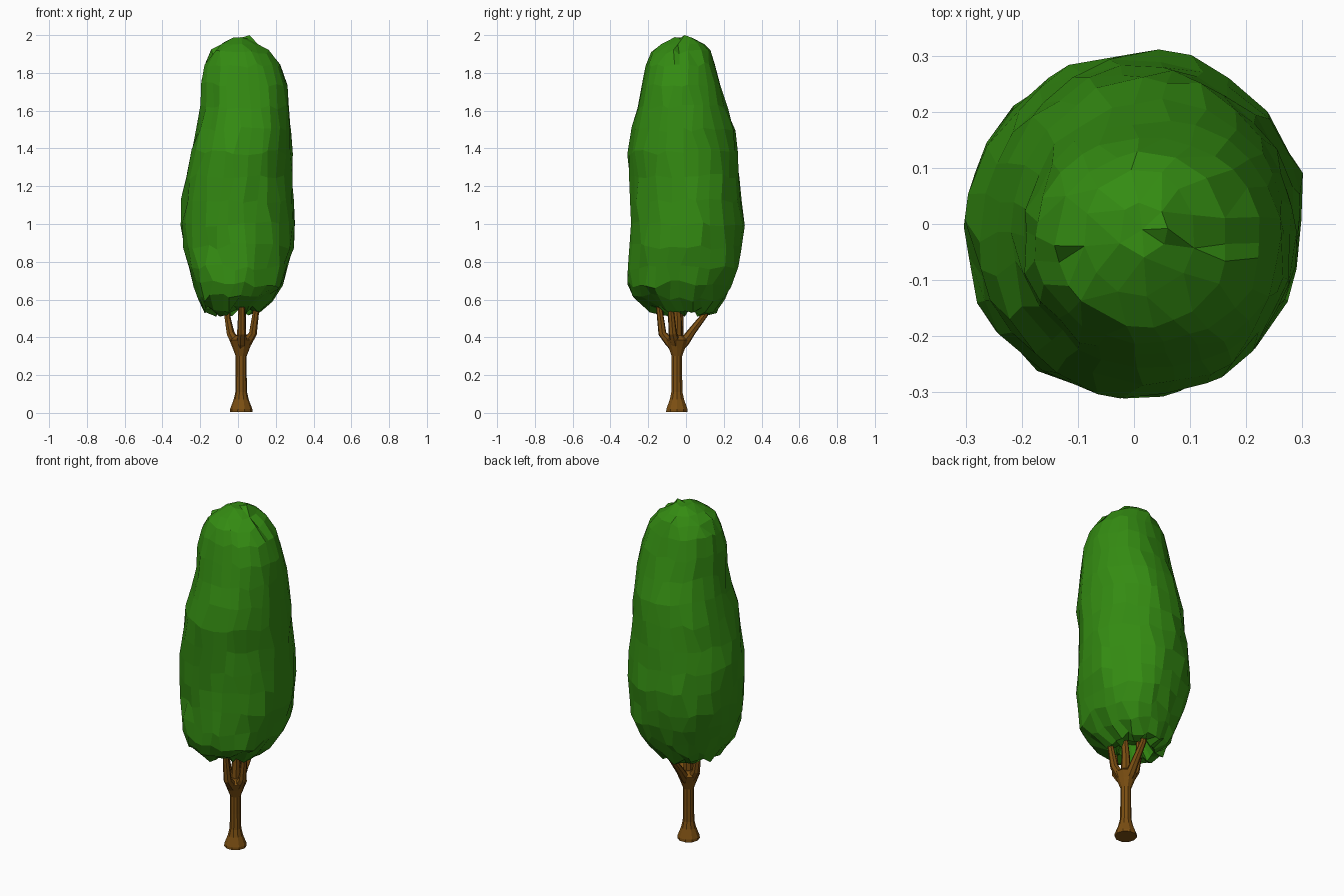
import bpy, bmesh, math, random
from mathutils import Vector, noise

if "Cube" in bpy.data.objects:
    bpy.data.objects.remove(bpy.data.objects["Cube"])

random.seed(4)


def material(name, color):
    m = bpy.data.materials.new(name)
    m.diffuse_color = color
    m.use_nodes = True
    m.node_tree.nodes["Principled BSDF"].inputs["Base Color"].default_value = m.diffuse_color
    return m


def loft(name, rings, mat, merge=0.0):
    """Skin a list of equal-length vertex rings, capped at both ends."""
    bm = bmesh.new()
    rows = [[bm.verts.new(p) for p in ring] for ring in rings]
    n = len(rows[0])
    for a, b in zip(rows, rows[1:]):
        for i in range(n):
            j = (i + 1) % n
            bm.faces.new((a[i], a[j], b[j], b[i]))
    for row in (rows[0], rows[-1]):
        centre = sum((v.co for v in row), Vector()) / n
        hub = bm.verts.new(centre)
        for i in range(n):
            bm.faces.new((row[i], row[(i + 1) % n], hub))
    if merge:
        top = [v for v in bm.verts if v.co.z > 1.86]
        bmesh.ops.remove_doubles(bm, verts=top, dist=merge)
    bmesh.ops.recalc_face_normals(bm, faces=bm.faces)
    mesh = bpy.data.meshes.new(name)
    bm.to_mesh(mesh)
    bm.free()
    mesh.materials.append(mat)
    obj = bpy.data.objects.new(name, mesh)
    bpy.context.collection.objects.link(obj)
    return obj


def tube(name, path, mat, sides):
    """Tapered tube; path points are (x, y, z, radius)."""
    pts = [Vector(p[:3]) for p in path]
    rings = []
    for k, p in enumerate(pts):
        d = pts[min(k + 1, len(pts) - 1)] - pts[max(k - 1, 0)]
        q = Vector((0, 0, 1)).rotation_difference(d)
        r = path[k][3]
        rings.append([p + q @ Vector((r * math.cos(2 * math.pi * i / sides),
                                      r * math.sin(2 * math.pi * i / sides), 0))
                      for i in range(sides)])
    return loft(name, rings, mat)


bark = material("bark", (0.2, 0.078, 0.006, 1))
leaf = material("leaf", (0.034, 0.26, 0.006, 1))

# Trunk with flared foot and widening fork
TX, TY = 0.017, -0.048
tube("trunk", [(TX, TY, z, r) for z, r in
               [(0.005, 0.06), (0.02, 0.059), (0.07, 0.04), (0.11, 0.031), (0.2, 0.029),
                (0.3, 0.029), (0.345, 0.046), (0.385, 0.062), (0.41, 0.03)]], bark, 10)

# Four branches: elbow and upper end
branches = {
    "left_branch": ((-0.04, -0.035, 0.42), (-0.055, -0.03, 0.50)),
    "right_branch": ((0.078, -0.07, 0.42), (0.095, -0.08, 0.54)),
    "front_branch": ((0.02, -0.125, 0.42), (0.02, -0.14, 0.54)),
    "back_branch": ((0.018, 0.03, 0.43), (0.02, 0.1, 0.52)),
}
for name, (a, b) in branches.items():
    tube(name, [(TX, TY, 0.33, 0.024),
                ((TX + a[0]) / 2, (TY + a[1]) / 2, 0.375, 0.027),
                (*a, 0.022), (*b, 0.017),
                (b[0] * 1.1, b[1] * 1.1, 0.64, 0.012)], bark, 7)
tube("middle_branch", [(TX, TY, 0.38, 0.027), (0.02, -0.045, 0.5, 0.023),
                       (0.02, -0.06, 0.66, 0.016)], bark, 7)

# Crown outline: z, x min, x max, y min, y max
outline = [
    (0.61, -0.07, 0.06, -0.09, 0.06),
    (0.53, -0.12, 0.08, -0.12, 0.10),
    (0.55, -0.18, 0.12, -0.19, 0.16),
    (0.61, -0.215, 0.19, -0.28, 0.21),
    (0.68, -0.24, 0.25, -0.31, 0.245),
    (0.77, -0.265, 0.275, -0.31, 0.28),
    (0.88, -0.295, 0.30, -0.305, 0.30),
    (1.00, -0.305, 0.305, -0.30, 0.31),
    (1.12, -0.295, 0.295, -0.305, 0.295),
    (1.25, -0.28, 0.29, -0.31, 0.285),
    (1.38, -0.255, 0.29, -0.315, 0.275),
    (1.50, -0.225, 0.29, -0.295, 0.26),
    (1.62, -0.205, 0.28, -0.265, 0.22),
    (1.74, -0.20, 0.265, -0.24, 0.185),
    (1.84, -0.18, 0.23, -0.215, 0.155),
    (1.91, -0.14, 0.17, -0.185, 0.13),
    (1.955, -0.09, 0.11, -0.13, 0.10),
    (1.985, -0.03, 0.06, -0.06, 0.04),
]

# Leafy crown: lofted rings, fuller on the lower diagonals, with tall lumps
SIDES = 26
rings = []
for k, (z, x0, x1, y0, y1) in enumerate(outline):
    ring = []
    ragged = 0.022 if 0 < k < 5 else 0.016
    if z > 1.95:
        ragged = 0.006
    full = 0.08 if z < 0.8 else 0.01
    for i in range(SIDES):
        t = 2 * math.pi * (i + random.uniform(-0.3, 0.3)) / SIDES
        c, s = math.cos(t), math.sin(t)
        lump = noise.noise(Vector((c * 2.6, s * 2.6, z * 2.2))) * 0.045
        f = 0.99 + lump + random.uniform(-0.03, 0.02)
        if s * c > 0 or z > 0.8:
            f += full * math.sin(2 * t) ** 2
        ring.append(Vector(((x0 + x1) / 2 + (x1 - x0) / 2 * c * f,
                            (y0 + y1) / 2 + (y1 - y0) / 2 * s * f,
                            z + random.uniform(-ragged, ragged))))
    rings.append(ring)
crown = loft("crown", rings, leaf, merge=0.034)
top = max(crown.data.vertices, key=lambda v: v.co.z)
top.co.z = 2.0
